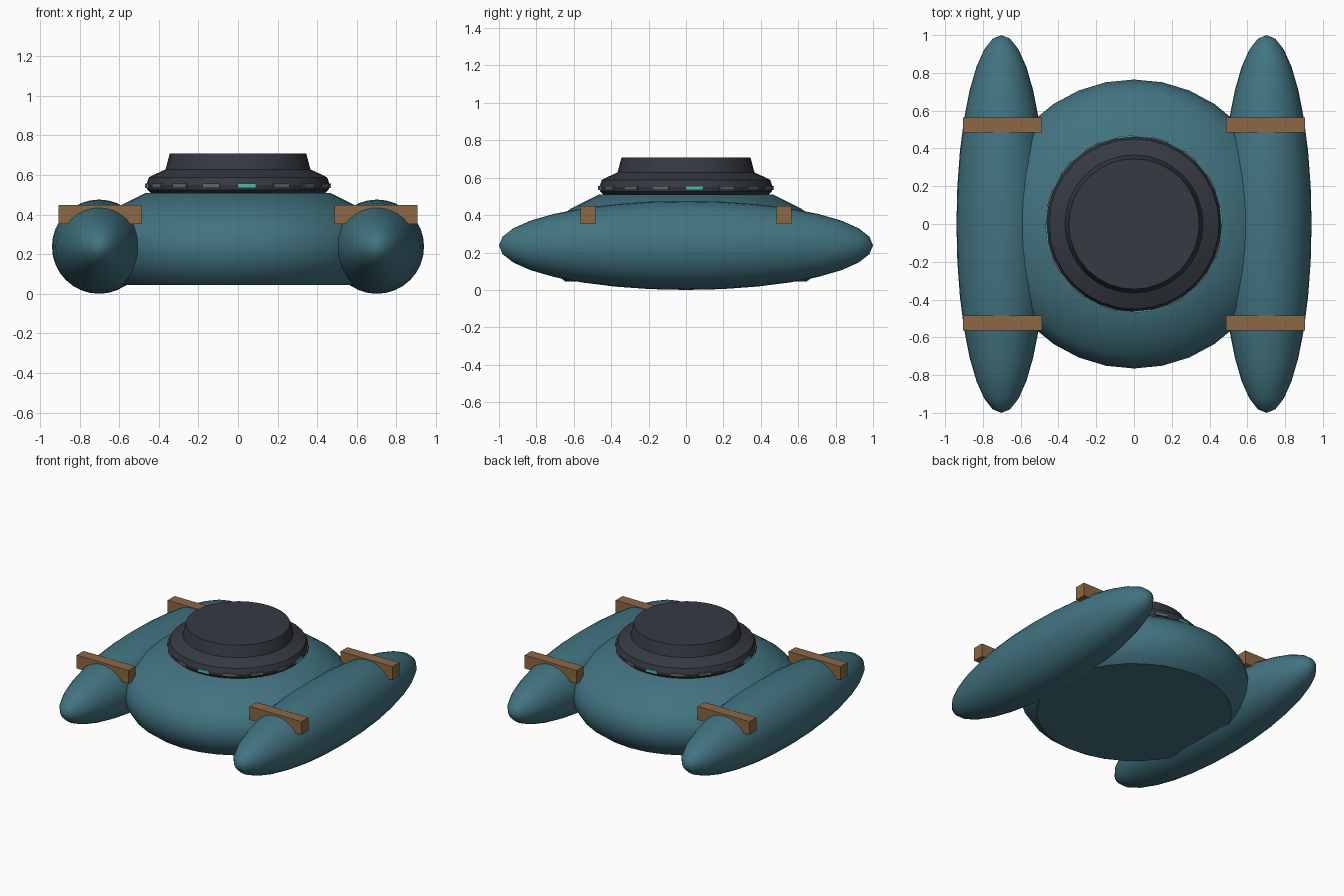
import bpy, bmesh, math
from mathutils import Matrix

cube = bpy.data.objects.get("Cube")
if cube:
    bpy.data.objects.remove(cube, do_unlink=True)


def material(name, rgb):
    m = bpy.data.materials.new(name)
    m.use_nodes = True
    m.diffuse_color = (*rgb, 1)
    m.node_tree.nodes["Principled BSDF"].inputs["Base Color"].default_value = (*rgb, 1)
    return m


TEAL = material("teal hull paint", (0.054, 0.172, 0.217))
DARK = material("dark slate", (0.036, 0.041, 0.054))
BROWN = material("brown strut", (0.262, 0.138, 0.061))
GREY = material("grey window", (0.115, 0.13, 0.13))
GLOW = material("bright turquoise window", (0.07, 0.52, 0.38))


def add_object(name, bm, mat, smooth=None):
    bmesh.ops.recalc_face_normals(bm, faces=bm.faces)
    mesh = bpy.data.meshes.new(name)
    bm.to_mesh(mesh)
    bm.free()
    mesh.materials.append(mat)
    obj = bpy.data.objects.new(name, mesh)
    bpy.context.collection.objects.link(obj)
    if smooth:
        bpy.ops.object.select_all(action="DESELECT")
        obj.select_set(True)
        bpy.context.view_layer.objects.active = obj
        bpy.ops.object.shade_smooth_by_angle(angle=math.radians(smooth))
    return obj


def lathe(name, profile, segments, mat, smooth):
    """Spin a (radius, height) profile about z and cap both ends."""
    bm = bmesh.new()
    rings = []
    for r, z in profile:
        angles = [math.tau * i / segments for i in range(segments)]
        rings.append([bm.verts.new((r * math.cos(a), r * math.sin(a), z)) for a in angles])
    for low, high in zip(rings, rings[1:]):
        for i in range(segments):
            j = (i + 1) % segments
            bm.faces.new((low[i], low[j], high[j], high[i]))
    bm.faces.new(rings[0])
    bm.faces.new(rings[-1])
    return add_object(name, bm, mat, smooth)


def box(name, size, matrix, mat):
    bm = bmesh.new()
    bmesh.ops.create_cube(bm, size=1, matrix=matrix @ Matrix.Diagonal((*size, 1)))
    return add_object(name, bm, mat)


# Round central hull with a flat underside
lathe("hull", [(0.645, 0.045), (0.705, 0.09), (0.75, 0.16), (0.765, 0.235),
               (0.75, 0.31), (0.70, 0.375), (0.615, 0.435), (0.465, 0.51)], 32, TEAL, 35)

# Flared collar and flat-topped cabin
lathe("cabin", [(0.435, 0.505), (0.458, 0.525), (0.464, 0.55), (0.45, 0.588),
                (0.41, 0.608), (0.366, 0.628), (0.345, 0.708)], 32, DARK, 30)

# Window band, every fourth window bright
for i in range(16):
    turn = Matrix.Rotation(math.radians(5.6 + 22.5 * i), 4, "Z")
    box(f"window_{i + 1}", (0.09, 0.016, 0.022),
        turn @ Matrix.Translation((0, -0.46, 0.545)), GREY if i % 4 else GLOW)

# Side floats and their cross struts
for side, sx in (("left", 1), ("right", -1)):
    bm = bmesh.new()
    shape = Matrix.Diagonal((0.238, 1, 0.238, 1)) @ Matrix.Rotation(math.pi / 2, 4, "X")
    bmesh.ops.create_uvsphere(bm, u_segments=32, v_segments=16, radius=1,
                              matrix=Matrix.Translation((0.702 * sx, 0, 0.238)) @ shape)
    add_object(f"{side}_float", bm, TEAL, 60)
    for end, sy in (("front", -1), ("back", 1)):
        box(f"{side}_{end}_strut", (0.418, 0.08, 0.097),
            Matrix.Translation((0.697 * sx, 0.524 * sy, 0.4)), BROWN)
